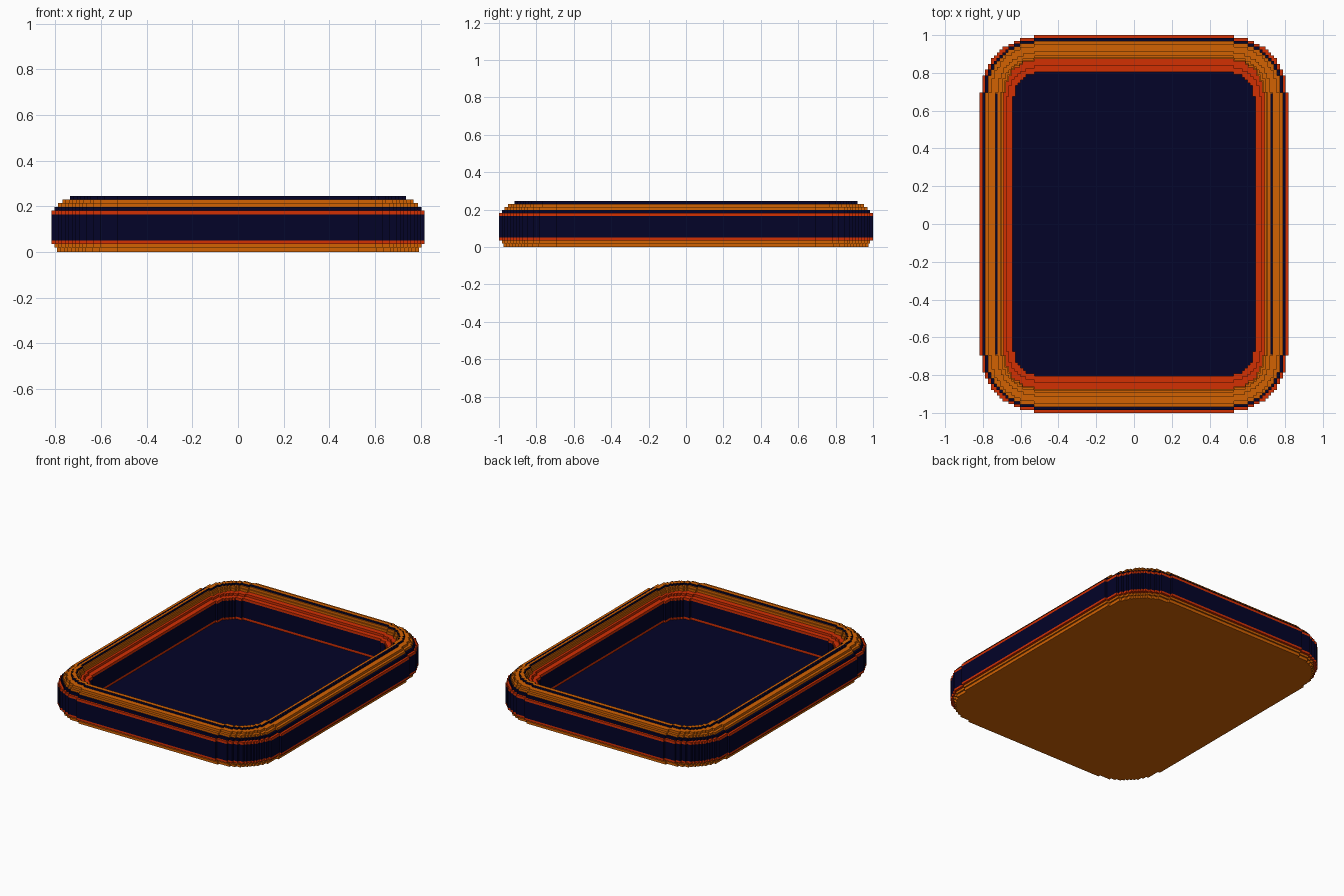
import bpy, bmesh, math

cube = bpy.data.objects.get("Cube")
if cube:
    bpy.data.objects.remove(cube, do_unlink=True)

HX, HY, RADIUS, STEP = 0.818, 1.0, 0.305, 0.0152


def material(name, rgb):
    m = bpy.data.materials.new(name)
    m.use_nodes = True
    m.diffuse_color = (*rgb, 1)
    m.node_tree.nodes["Principled BSDF"].inputs["Base Color"].default_value = (*rgb, 1)
    return m


MATS = [material("orange", (0.65, 0.122, 0.0005)),
        material("red", (0.65, 0.029, 0.0008)),
        material("navy", (0.0009, 0.0009, 0.021))]
ORANGE, RED, NAVY = range(3)


def outline(d):
    """Quarter of a stair-stepped rounded rectangle, inset by d."""
    x_max = HX - d
    y_max = HY - d - (0.02 if d > 0.13 else 0)
    r = RADIUS - d
    cx = x_max - r
    n = max(1, round(r / STEP))
    s = r / n
    pts = [(0, y_max)]
    y = y_max
    for i in range(n):
        # Height of this stair column at its outer edge
        rise = math.sqrt(max(0, r * r - ((i + 1) * s) ** 2))
        y_new = y_max - math.ceil((r - rise) / s - 0.1) * s
        if y_new < y - 1e-5:
            pts += [(cx + i * s, y), (cx + i * s, y_new)]
            y = y_new
    return pts + [(x_max, y), (x_max, 0)]


def add_layer(bm, z0, z1, d_out, d_in, side, top):
    """Extruded quarter ring, or quarter slab if d_in is None."""
    outer = outline(d_out)
    inner = outline(d_in)[::-1] if d_in is not None else [(0, 0)]
    loop = outer + inner
    low = [bm.verts.new((x, y, z0)) for x, y in loop]
    high = [bm.verts.new((x, y, z1)) for x, y in loop]
    bm.faces.new(low).material_index = side
    bm.faces.new(high[::-1]).material_index = top
    n = len(loop)
    for i in range(n):
        j = (i + 1) % n
        a, b = loop[i], loop[j]
        # Skip walls lying on the mirror planes
        if (a[0] == 0 and b[0] == 0) or (a[1] == 0 and b[1] == 0):
            continue
        bm.faces.new((low[j], low[i], high[i], high[j])).material_index = side


def finish(name, bm):
    mesh = bpy.data.meshes.new(name)
    bm.to_mesh(mesh)
    bm.free()
    for m in MATS:
        mesh.materials.append(m)
    ob = bpy.data.objects.new(name, mesh)
    bpy.context.collection.objects.link(ob)
    mod = ob.modifiers.new("mirror_quarters", "MIRROR")
    mod.use_axis = (True, True, False)
    mod.merge_threshold = 0.0001


# Each layer: bottom, top, outer inset, inner inset, side colour, top colour
PARTS = {
    "tray_base": [
        (0.000, 0.020, 0.025, None, ORANGE, ORANGE),
        (0.020, 0.035, 0.015, 0.100, ORANGE, ORANGE),
        (0.035, 0.050, 0.000, 0.175, RED, RED)],
    "tray_floor": [
        (0.020, 0.035, 0.100, None, NAVY, NAVY)],
    "side_wall": [
        (0.050, 0.165, 0.000, 0.175, NAVY, NAVY),
        (0.165, 0.182, 0.000, 0.175, RED, RED)],
    "outer_rim_steps": [
        (0.182, 0.198, 0.015, 0.095, NAVY, NAVY),
        (0.198, 0.214, 0.030, 0.095, ORANGE, ORANGE),
        (0.214, 0.230, 0.048, 0.095, ORANGE, ORANGE)],
    "inner_rim_steps": [
        (0.182, 0.198, 0.095, 0.142, RED, RED),
        (0.198, 0.214, 0.095, 0.126, ORANGE, ORANGE),
        (0.214, 0.230, 0.095, 0.118, ORANGE, ORANGE)],
    "rim_ridge": [
        (0.230, 0.245, 0.083, 0.110, NAVY, ORANGE)],
}
for name, layers in PARTS.items():
    bm = bmesh.new()
    for layer in layers:
        add_layer(bm, *layer)
    bmesh.ops.recalc_face_normals(bm, faces=bm.faces)
    finish(name, bm)

# Thin dark line along the long sides of the ridge
bm = bmesh.new()
bmesh.ops.create_cube(bm, size=1)
for v in bm.verts:
    v.co = (0.729 + v.co.x * 0.011, (v.co.y + 0.5) * 0.69, 0.2452 + v.co.z * 0.001)
seam = [f for f in bm.faces if all(v.co.y < 1e-6 for v in f.verts)]
bmesh.ops.delete(bm, geom=seam, context="FACES_ONLY")
for f in bm.faces:
    f.material_index = NAVY
finish("ridge_line", bm)
